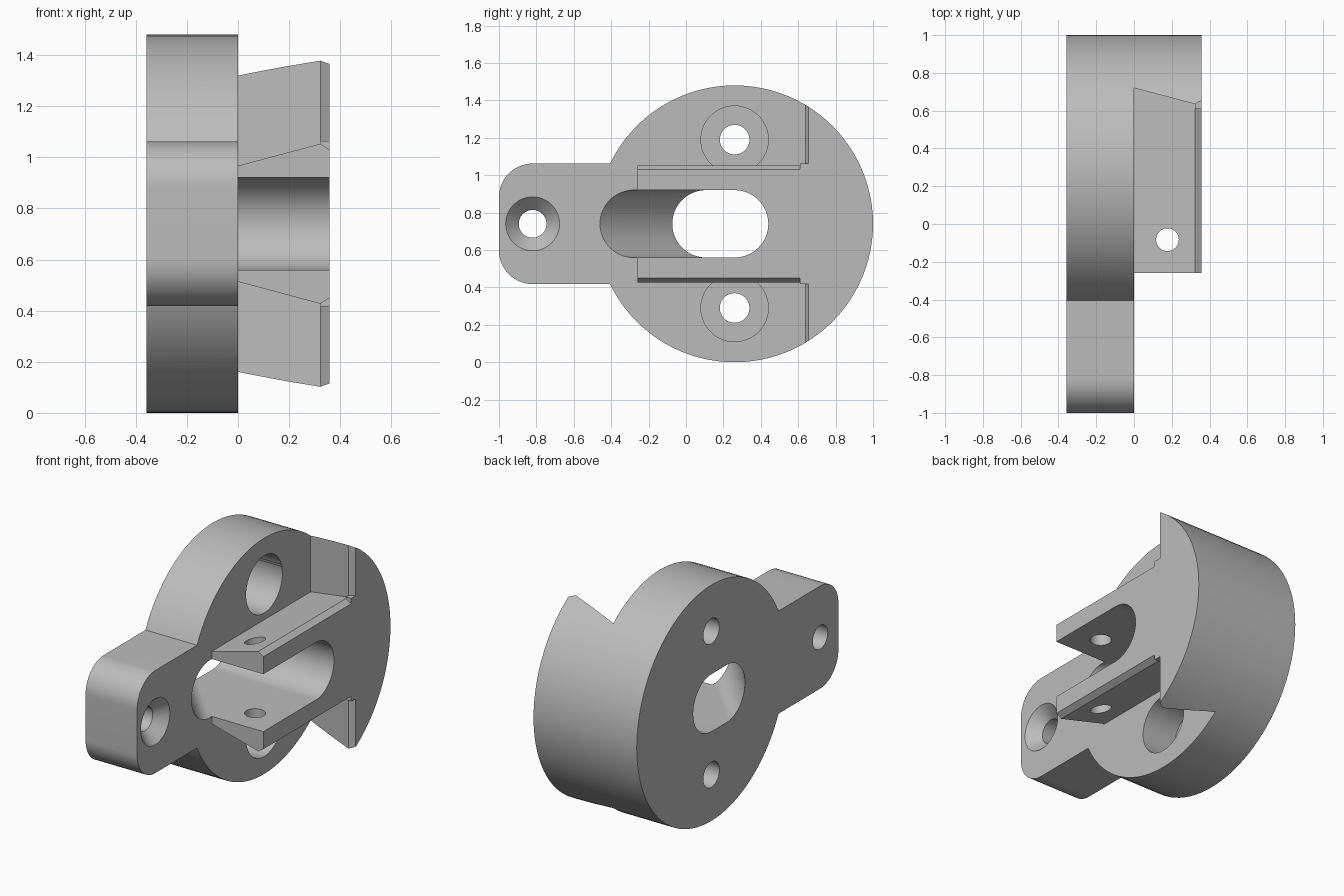
import bpy, bmesh, math

if "Cube" in bpy.data.objects:
    bpy.data.objects.remove(bpy.data.objects["Cube"], do_unlink=True)

BACK, TOP, MID = -0.358, 0.358, 0.74   # back face, raised face, height of the symmetry line

metal = bpy.data.materials.new("plain_grey")
metal.use_nodes = True
grey = (0.5, 0.5, 0.5, 1)
metal.diffuse_color = grey
metal.node_tree.nodes["Principled BSDF"].inputs["Base Color"].default_value = grey


def rounded(y0, y1, z0, z1, r, n=24):
    """Rectangle outline with corner radius r; a circle when the box is 2r wide."""
    pts = []
    for k, (y, z) in enumerate([(y1 - r, z1 - r), (y0 + r, z1 - r),
                                (y0 + r, z0 + r), (y1 - r, z0 + r)]):
        for i in range(n + 1):
            a = math.pi / 2 * (k + i / n)
            pts.append((y + r * math.cos(a), z + r * math.sin(a)))
    return pts


def circle(y, z, r):
    return [(y + r * math.cos(i * math.tau / 96), z + r * math.sin(i * math.tau / 96))
            for i in range(96)]


def rect(y0, y1, z0, z1):
    return [(y0, z0), (y1, z0), (y1, z1), (y0, z1)]


def loft(name, sections, vertical=False, mirror=False):
    """Solid through (position, outline) sections, along x or upright along z."""
    bm = bmesh.new()
    rings = []
    for t, outline in sections:
        ring = []
        for a, b in outline:
            co = (a, b, t) if vertical else (t, a, 2 * MID - b if mirror else b)
            ring.append(bm.verts.new(co))
        rings.append(ring)
    for low, high in zip(rings, rings[1:]):
        for i in range(len(low)):
            j = (i + 1) % len(low)
            bm.faces.new((low[i], low[j], high[j], high[i]))
    bm.faces.new(rings[0])
    bm.faces.new(rings[-1])
    bmesh.ops.remove_doubles(bm, verts=bm.verts, dist=1e-5)
    bmesh.ops.recalc_face_normals(bm, faces=bm.faces)
    mesh = bpy.data.meshes.new(name)
    bm.to_mesh(mesh)
    bm.free()
    mesh.materials.append(metal)
    obj = bpy.data.objects.new(name, mesh)
    bpy.context.collection.objects.link(obj)
    return obj


def combine(body, tool, operation="DIFFERENCE"):
    bpy.context.view_layer.objects.active = body
    mod = body.modifiers.new("shape", "BOOLEAN")
    mod.operation, mod.solver, mod.object = operation, "EXACT", tool
    bpy.ops.object.modifier_apply(modifier=mod.name)
    bpy.data.objects.remove(tool, do_unlink=True)


# Round body with the mounting tab
body = loft("bracket_body", [(BACK, circle(0.26, MID, MID)), (TOP, circle(0.26, MID, MID))])
tab = rounded(-1, 0.2, 0.418, 1.062, 0.18)
combine(body, loft("mounting_tab", [(BACK, tab), (TOP, tab)]), "UNION")

# Clear the front of the raised half
front = rect(-2, -0.26, -1, 3)
combine(body, loft("front_cutter", [(0, front), (1, front)]))

for mirror in (False, True):
    # Undercut pocket leaving a dovetail rail and a slanted rear wall with chamfered lips
    pocket = [(x, rect(-2, y, z, 3)) for x, y, z in
              [(0, 0.72, 0.967), (0.322, 0.635, 1.053), (TOP, 0.655, 1.03), (0.4, 0.68, 1.0)]]
    combine(body, loft("pocket_cutter", pocket, mirror=mirror))

    # Small lip filling the pocket corner
    lip = rect(0.61, 0.7, 0.98, 1.063)
    combine(body, loft("corner_lip", [(0.322, lip), (TOP, lip)], mirror=mirror), "UNION")

    # Counterbored screw hole
    bore, hole = circle(0.26, 1.19, 0.18), circle(0.26, 1.19, 0.079)
    # The bore stops at the face so that the overhanging rail stays whole
    combine(body, loft("bore_cutter", [(-0.23, bore), (0.001, bore)], mirror=mirror))
    combine(body, loft("screw_cutter", [(-1, hole), (-0.1, hole)], mirror=mirror))

# Slot whose front end slopes through the body
slot = [(x, rounded(-0.46 - 1.08 * x, 0.44, 0.56, 0.92, 0.18)) for x in (-0.4, 0.4)]
combine(body, loft("slot_cutter", slot))

# Countersunk tab hole
sink = [(-1, circle(-0.82, MID, 0.074)), (-0.07, circle(-0.82, MID, 0.074)),
        (0, circle(-0.82, MID, 0.144)), (0.1, circle(-0.82, MID, 0.244))]
combine(body, loft("countersink_cutter", sink))

# Pin hole through both rails
pin = circle(0.177, -0.083, 0.06)
combine(body, loft("pin_cutter", [(0.2, pin), (1.3, pin)], vertical=True))

# Smooth curves with crisp edges
for obj in bpy.context.selected_objects:
    obj.select_set(False)
body.select_set(True)
bpy.context.view_layer.objects.active = body
bpy.ops.object.shade_smooth_by_angle(angle=math.radians(25))
